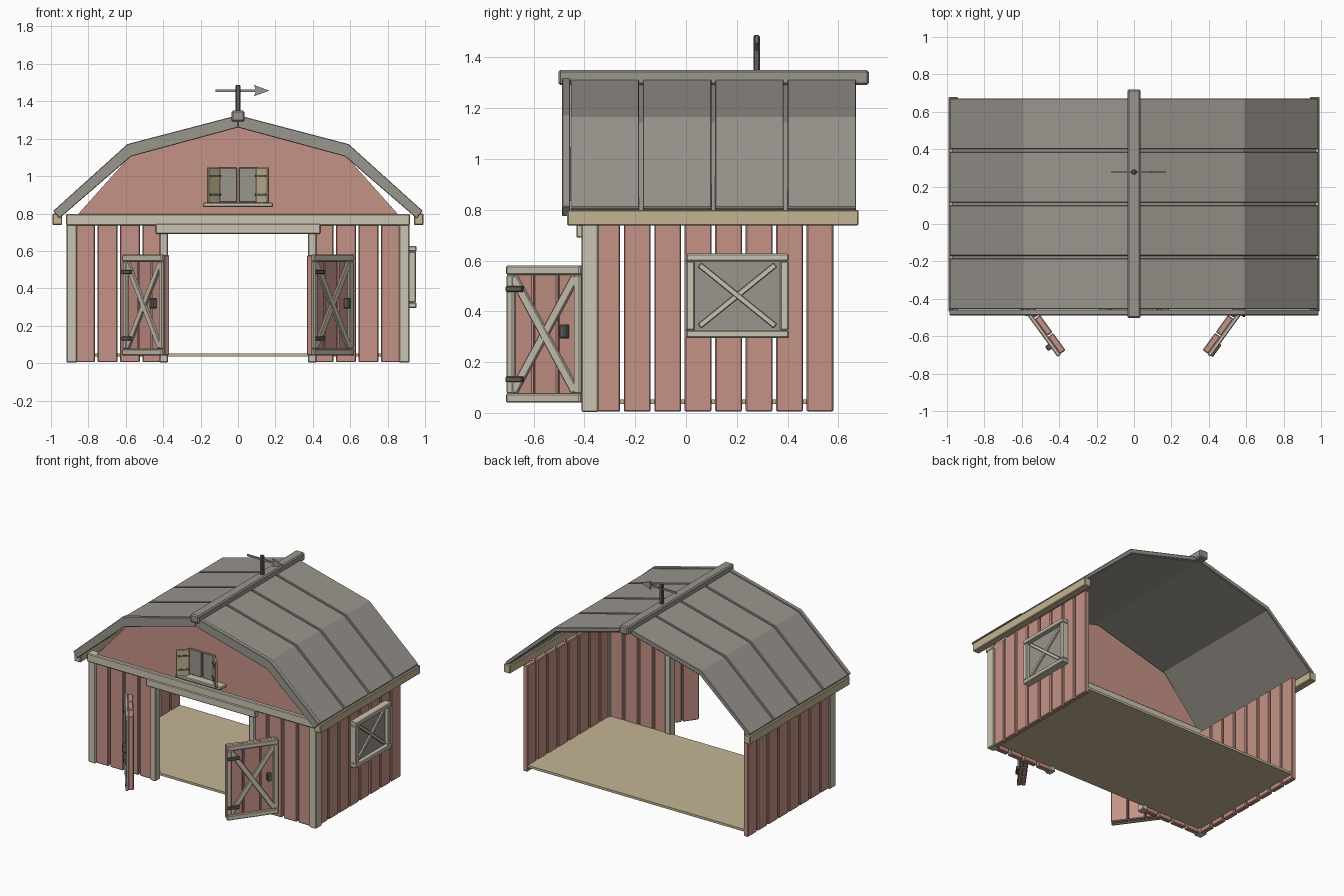
import bpy, bmesh, math
from mathutils import Matrix, Vector

cube = bpy.data.objects.get("Cube")
if cube:
    bpy.data.objects.remove(cube, do_unlink=True)


def material(name, *rgb):
    m = bpy.data.materials.new(name)
    m.use_nodes = True
    m.diffuse_color = (*rgb, 1)
    m.node_tree.nodes["Principled BSDF"].inputs["Base Color"].default_value = (*rgb, 1)
    return m


RED = material("faded_red", 0.56, 0.29, 0.24)
TRIM = material("pale_trim", 0.6, 0.55, 0.45)
TAN = material("tan_wood", 0.55, 0.46, 0.29)
GREY = material("roof_grey", 0.32, 0.3, 0.27)
DARK = material("dark_iron", 0.12, 0.115, 0.105)


def finish(bm, name, mat, bevel):
    bmesh.ops.recalc_face_normals(bm, faces=bm.faces)
    mesh = bpy.data.meshes.new(name)
    bm.to_mesh(mesh)
    bm.free()
    mesh.materials.append(mat)
    ob = bpy.data.objects.new(name, mesh)
    bpy.context.collection.objects.link(ob)
    if bevel:
        mod = ob.modifiers.new("worn_edges", "BEVEL")
        mod.width = bevel
        mod.segments = 1
    return ob


def box(name, x, y, z, mat, place=Matrix(), bevel=0.005):
    """Box from three (low, high) ranges, moved by a placement matrix."""
    bm = bmesh.new()
    size = [r[1] - r[0] for r in (x, y, z)]
    mid = [(r[0] + r[1]) / 2 for r in (x, y, z)]
    bmesh.ops.create_cube(bm, size=1, matrix=place @ Matrix.Translation(mid) @ Matrix.Diagonal((*size, 1)))
    return finish(bm, name, mat, bevel)


def prism(name, outline, y, mat, bevel=0):
    """Outline in x and z, extruded along y."""
    bm = bmesh.new()
    face = bm.faces.new([bm.verts.new((px, y[0], pz)) for px, pz in outline])
    ext = bmesh.ops.extrude_face_region(bm, geom=[face])
    verts = [v for v in ext["geom"] if isinstance(v, bmesh.types.BMVert)]
    bmesh.ops.translate(bm, verts=verts, vec=(0, y[1] - y[0], 0))
    return finish(bm, name, mat, bevel)


def cross(name, x, y, z, width, place):
    """Two diagonal bars between the corners of a rectangle."""
    mid = Vector(((x[0] + x[1]) / 2, 0, (z[0] + z[1]) / 2))
    w, h = x[1] - x[0], z[1] - z[0]
    half = math.hypot(w, h) / 2 - width / 2
    for i, s in enumerate((1, -1)):
        turn = Matrix.Translation(mid) @ Matrix.Rotation(s * math.atan2(h, w), 4, "Y")
        box(name, (-half, half), (y[0] + i * 0.002, y[1]), (-width / 2, width / 2), TRIM, place @ turn, 0.003)


def frame(name, w, z, y, stile, rail, place):
    """Rectangular frame of two rails and two stiles."""
    for a in (z[0], z[1] - rail):
        box(name + "_rail", (0, w), y, (a, a + rail), TRIM, place)
    for a in (0, w - stile):
        box(name + "_stile", (a, a + stile), (y[0] + 0.003, y[1]), (z[0] + rail, z[1] - rail), TRIM, place)


def place_at(x, y, degrees):
    return Matrix.Translation((x, y, 0)) @ Matrix.Rotation(math.radians(degrees), 4, "Z")


def span(s, a, b):
    return tuple(sorted((s * a, s * b)))


# Floor
box("floor", (-0.88, 0.88), (-0.37, 0.575), (0.035, 0.052), TAN, bevel=0)

# Walls of upright boards, with corner and doorway posts
for s in (1, -1):
    for k in range(8):
        y = 0.475 - 0.12 * k
        box("side_wall_board", span(s, 0.87, 0.905), (y, y + 0.106), (0.005, 0.775), RED)
    for k in range(4):
        x = 0.405 + 0.12 * k
        box("front_wall_board", span(s, x, x + 0.106), (-0.4, -0.365), (0.005, 0.75), RED)
    box("corner_post", span(s, 0.86, 0.917), (-0.412, -0.345), (0.003, 0.745), TRIM)
    box("doorway_post", span(s, 0.375, 0.42), (-0.412, -0.355), (0.003, 0.70), TRIM)
box("front_beam", (-0.92, 0.92), (-0.425, -0.36), (0.737, 0.797), TRIM)
box("doorway_header", (-0.44, 0.44), (-0.432, -0.36), (0.69, 0.745), TRIM)

# Gable wall
prism("gable_wall", [(-0.87, 0.78), (0.87, 0.78), (0.575, 1.11), (0, 1.265), (-0.575, 1.11)],
      (-0.4, -0.37), RED)

# Roof: four rows of panels over a thin underlay, on two slopes per side
EAVE, KNEE, RIDGE = (0.985, 0.81), (0.59, 1.165), (0, 1.32)


def slope(s, top_drop, bottom_drop, inset=0):
    lines = []
    for d in (top_drop, bottom_drop):
        lines.append([(s * (EAVE[0] - d * 0.5), EAVE[1] - d * 0.6 - inset),
                      (s * (KNEE[0] - d * 0.3), KNEE[1] - d),
                      (0, RIDGE[1] - d)])
    return lines[0] + lines[1][::-1]


for s in (1, -1):
    for k in range(4):
        y = -0.455 + 0.285 * k
        prism("roof_panel", slope(s, 0, 0.03), (y, y + 0.27), GREY, 0.003)
    prism("roof_underlay", slope(s, 0.022, 0.036), (-0.452, 0.665), GREY)
    prism("rake_board", slope(s, -0.006, 0.06), (-0.488, -0.456), GREY, 0.003)
    box("eave_board", span(s, 0.94, 0.992), (-0.468, 0.68), (0.738, 0.8), TAN)
box("ridge_beam", (-0.035, 0.035), (-0.503, 0.72), (1.292, 1.35), GREY, bevel=0.008)

# Weather vane
box("vane_post", (-0.013, 0.013), (0.265, 0.291), (1.34, 1.488), DARK)
box("vane_rod", (-0.12, 0.1), (0.273, 0.283), (1.451, 1.463), GREY, bevel=0)
prism("vane_arrowhead", [(0.085, 1.427), (0.168, 1.457), (0.085, 1.487), (0.097, 1.457)], (0.273, 0.283), GREY)

# Doors standing open, braced on the outside
for place in (place_at(-0.62, -0.42, -54), place_at(0.41, -0.71, 54)):
    w = 0.36
    frame("door", w, (0.04, 0.58), (0, 0.022), 0.034, 0.036, place)
    cross("door_brace", (0.02, w - 0.02), (0.004, 0.02), (0.07, 0.55), 0.035, place)
    for k in range(3):
        x = 0.004 + 0.119 * k
        box("door_board", (x, x + 0.113), (0.02, 0.056), (0.042, 0.578), RED, place)
    for z in (0.132, 0.488):
        box("door_hinge", (0.005, 0.085), (-0.01, 0.01), (z - 0.011, z + 0.011), DARK, place, 0.003)
    box("door_handle", (0.275, 0.305), (-0.022, 0.01), (0.293, 0.348), DARK, place)

# Side window on the left wall
side = place_at(0.955, 0, 90)
frame("side_window", 0.405, (0.295, 0.627), (0, 0.06), 0.034, 0.03, side)
box("side_window_pane", (0.03, 0.375), (0.03, 0.06), (0.32, 0.6), GREY, side, 0)
cross("side_window_brace", (0.045, 0.36), (0.015, 0.032), (0.335, 0.59), 0.022, side)

# Loft window with half-open shutters
for s in (1, -1):
    box("loft_window_pane", span(s, 0.005, 0.105), (-0.415, -0.395), (0.86, 1.045), GREY, bevel=0.003)
    place = place_at(s * 0.105, -0.412, -45 * s)
    box("loft_shutter", span(s, 0, 0.09), (-0.016, 0), (0.855, 1.045), TAN, place, 0.003)
    for z in (0.9, 1.0):
        box("shutter_hinge", span(s, 0, 0.08), (-0.02, -0.01), (z - 0.006, z + 0.006), DARK, place, 0)
box("loft_window_sill", (-0.187, 0.187), (-0.465, -0.395), (0.835, 0.858), TRIM)
